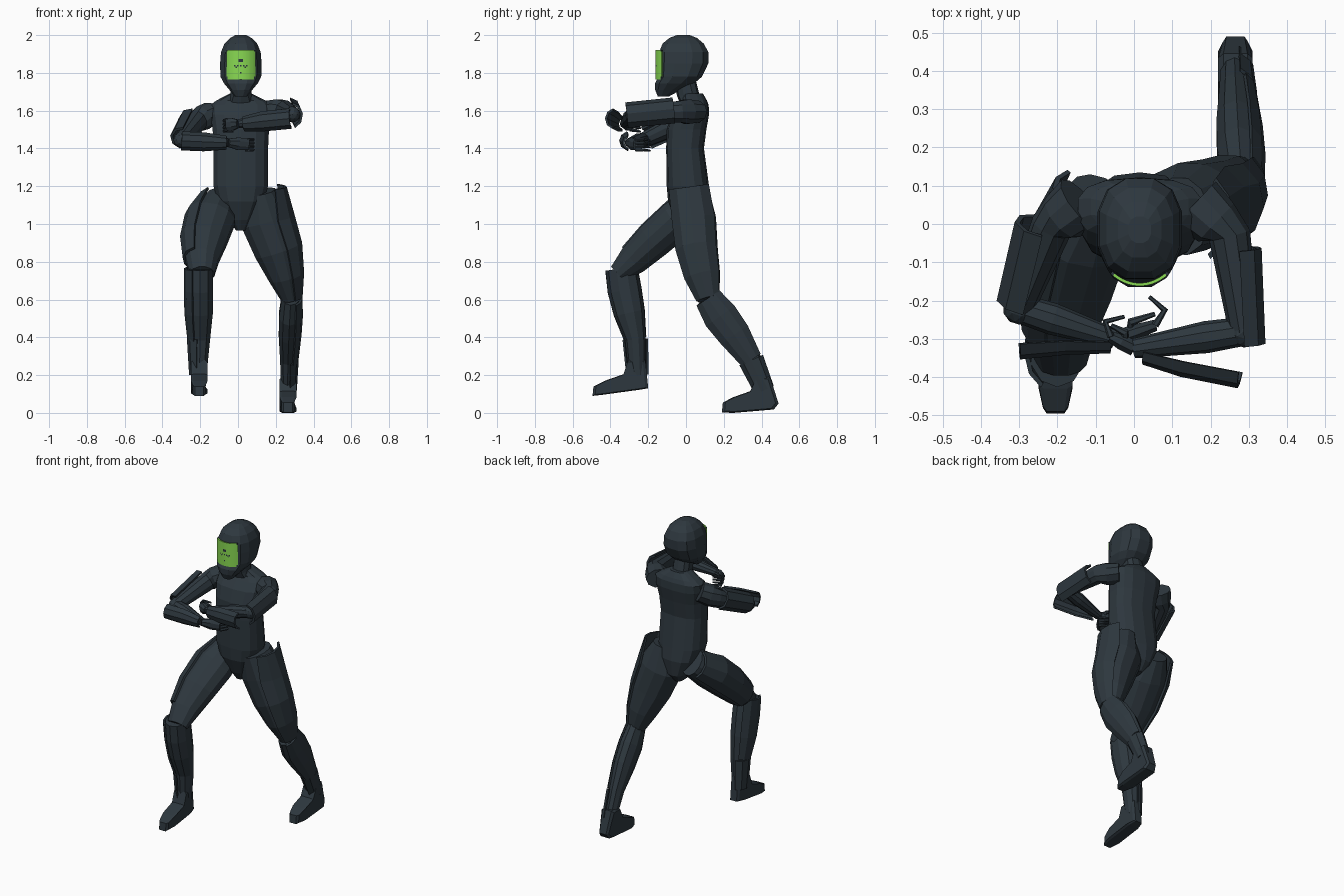
import bpy, bmesh, math
from mathutils import Vector as V

if "Cube" in bpy.data.objects:
    bpy.data.objects.remove(bpy.data.objects["Cube"])


def mat(name, c):
    m = bpy.data.materials.new(name)
    m.diffuse_color = (*c, 1)
    m.use_nodes = True
    m.node_tree.nodes["Principled BSDF"].inputs["Base Color"].default_value = m.diffuse_color
    return m


DARK = mat("dark slate", (0.027, 0.039, 0.049))
GREEN = mat("bright green", (0.25, 0.70, 0.085))


def finish(name, bm, mats=(DARK,)):
    bmesh.ops.recalc_face_normals(bm, faces=bm.faces)
    me = bpy.data.meshes.new(name)
    bm.to_mesh(me)
    bm.free()
    for m in mats:
        me.materials.append(m)
    ob = bpy.data.objects.new(name, me)
    bpy.context.collection.objects.link(ob)
    return ob


def loft(name, rings):
    bm = bmesh.new()
    rs = [[bm.verts.new(p) for p in r] for r in rings]
    n = len(rs[0])
    for a, b in zip(rs, rs[1:]):
        for i in range(n):
            bm.faces.new((a[i], a[(i + 1) % n], b[(i + 1) % n], b[i]))
    bm.faces.new(rs[0])
    bm.faces.new(rs[-1])
    return finish(name, bm)


def frames(path, ref):
    """Each path row is x, y, z, radius along ref, radius across."""
    P = [V(p[:3]) for p in path]
    for i, p in enumerate(path):
        d = (P[min(i + 1, len(P) - 1)] - P[max(i - 1, 0)]).normalized()
        s = (V(ref) - d * d.dot(V(ref))).normalized()
        yield P[i], s, d.cross(s), p[3], p[4]


def tube(name, path, ref, n=10):
    return loft(name, [[c + s * a * math.cos(t) + u * b * math.sin(t)
                        for t in [2 * math.pi * (k + .5) / n for k in range(n)]]
                       for c, s, u, a, b in frames(path, ref)])


def shell(name, path, ref, a0, a1, t=.014, k=4):
    """Armour plate: an arc of a tube with thickness."""
    ang = [math.radians(a0 + (a1 - a0) * i / k) for i in range(k + 1)]
    rings = []
    for c, s, u, a, b in frames(path, ref):
        def arc(e):
            return [c + s * (a + e) * math.cos(x) + u * (b + e) * math.sin(x) for x in ang]
        rings.append(arc(t) + arc(0)[::-1])
    return loft(name, rings)


def grow(path, f=1.03):
    return [(*p[:3], p[3] * f, p[4] * f) for p in path]


def stack(name, rows, n, cx=.015, e=.8):
    """Horizontal rings: z, y centre, half width, half depth; slightly squared."""
    def sq(v):
        return math.copysign(abs(v) ** e, v)
    return loft(name, [[V((cx + a * sq(math.cos(t)), y + b * sq(math.sin(t)), z))
                        for t in [2 * math.pi * (k + .5) / n for k in range(n)]]
                       for z, y, a, b in rows])


# torso, neck and helmet
stack("torso", [(.965, .03, .025, .05), (1.02, .035, .065, .09), (1.12, .02, .125, .115),
                (1.2, .01, .147, .112), (1.4, -.005, .147, .1), (1.5, .003, .152, .105),
                (1.58, .022, .165, .1), (1.63, .04, .165, .08), (1.655, .045, .13, .065),
                (1.69, .035, .06, .055)], 14, e=.75)
stack("neck", [(1.62, .045, .085, .07), (1.68, .012, .058, .06), (1.79, -.01, .058, .055)], 10)
stack("helmet", [(1.675, -.12, .032, .03), (1.71, -.095, .062, .07), (1.745, -.06, .092, .107),
                 (1.78, -.03, .111, .118), (1.85, -.013, .113, .135), (1.91, -.012, .108, .134),
                 (1.955, -.015, .089, .112), (1.985, -.015, .058, .075), (2.0, -.015, .03, .035)], 12)

# curved visor with small dark cells
bm = bmesh.new()
NX, NZ = 21, 20
g = [[bm.verts.new((.015 + .12 * math.sin(t), -.011 - .147 * math.cos(t), 1.765 + .155 * j / NZ))
      for t in [math.radians(-38 + 76 * i / NX) for i in range(NX + 1)]] for j in range(NZ + 1)]
for j in range(NZ):
    for i in range(NX):
        di, corner = abs(i - 10), (i in (0, NX - 1)) and (j in (0, 1, NZ - 1))
        f = bm.faces.new((g[j][i], g[j][i + 1], g[j + 1][i + 1], g[j + 1][i]))
        mark = (j in (12, 13) and di <= 1) or (j == 9 and di in (0, 2, 4)) \
            or (j == 8 and di == 3) or (j == 4 and di == 0)
        f.material_index = 1 if mark or corner else 0
visor = finish("visor", bm, (GREEN, DARK))
mod = visor.modifiers.new("thickness", 'SOLIDIFY')
mod.thickness, mod.offset = .008, 0

# legs: front (bent) leg and rear (stretched) leg
X, Z = (1, 0, 0), (0, 0, 1)
thigh_r = [(-.095, .07, 1.12, .08, .09), (-.14, -.04, 1.03, .13, .108), (-.175, -.17, .915, .12, .102),
           (-.19, -.28, .81, .09, .085), (-.19, -.36, .735, .068, .055)]
shin_r = [(-.2, -.342, .765, .072, .085), (-.2, -.325, .65, .072, .09), (-.2, -.3, .53, .07, .082),
          (-.2, -.268, .39, .055, .055), (-.205, -.258, .2, .04, .046)]
thigh_l = [(.12, .02, 1.17, .08, .105), (.15, .045, 1.02, .14, .118), (.208, .06, .86, .125, .112),
           (.25, .09, .72, .09, .095), (.28, .12, .6, .05, .058)]
shin_l = [(.278, .115, .61, .05, .07), (.272, .18, .515, .058, .092), (.268, .255, .415, .055, .085),
          (.264, .345, .28, .043, .055), (.262, .415, .12, .036, .042)]
for side, th, sh, a in (("right", thigh_r, shin_r, 180), ("left", thigh_l, shin_l, 0)):
    tube(side + "_thigh", th, X, 12)
    tube(side + "_shin", sh, X)
    shell(side + "_shin_plate", grow(sh[:4]), X, a - 60, a + 60, .012)
    shell(side + "_ankle_plate", grow(sh[3:], 1.1), X, a - 75, a + 75, .01)
shell("right_thigh_plate", [(-.12, .09, 1.12, .08, .085)] + grow(thigh_r[1:4], 1.0), X, 115, 235)
shell("left_thigh_plate", [(.155, .02, 1.2, .09, .11)] + grow(thigh_l[1:], 1.0), X, -55, 65)


# boots from a side outline, narrower at heel and toe
def boot(name, outline, cx, w):
    rings = []
    ys = [p[0] for p in outline]
    cy = sum(ys) / len(ys)
    cz = sum(p[1] for p in outline) / len(outline)
    for dx, f in ((-w, .9), (-w * .7, 1), (w * .7, 1), (w, .9)):
        rings.append([V((cx + dx * (.75 if y < min(ys) + .02 or y > max(ys) - .02 else 1),
                         cy + (y - cy) * f, cz + (z - cz) * f)) for y, z in outline])
    loft(name, rings)


boot("right_boot", [(-.495, .09), (-.49, .14), (-.43, .17), (-.33, .205), (-.305, .28), (-.215, .28),
                    (-.2, .13), (-.25, .122), (-.44, .096)], -.205, .044)
boot("left_boot", [(.19, .002), (.195, .055), (.25, .083), (.34, .115), (.375, .19), (.445, .19),
                   (.49, .05), (.465, .018), (.25, .0)], .265, .045)

# arms: shoulder, elbow, wrist chains
arms = {"right": ((-.14, .055, 1.59), (-.215, -.005, 1.545), (-.3, -.22, 1.445), (-.05, -.3, 1.43)),
        "left": ((.16, .055, 1.595), (.25, -.03, 1.595), (.288, -.28, 1.58), (.0, -.325, 1.53))}
for side, (s, m, e, w) in arms.items():
    tube(side + "_upper_arm", [(*s, .06, .078), (*V(s).lerp(V(m), .6), .068, .068), (*m, .06, .055),
                               (*e, .042, .04)], Z)
    mid = V(e).lerp(V(w), .35)
    tube(side + "_forearm", [(*e, .036, .038), (*mid, .042, .042), (*w, .024, .026)], Z)
    bm = bmesh.new()
    bmesh.ops.create_icosphere(bm, subdivisions=2, radius=.043)
    bmesh.ops.translate(bm, verts=bm.verts, vec=e)
    finish(side + "_elbow", bm)

shell("right_upper_arm_plate", [(-.245, -.005, 1.55, .055, .055), (-.295, -.21, 1.455, .05, .052)], Z, -10, 165)
shell("left_upper_arm_plate", [(.275, -.065, 1.6, .056, .045), (.288, -.315, 1.575, .055, .042)], Z, -165, 0)
shell("right_forearm_plate", [(-.3, -.3, 1.44, .04, .042), (-.18, -.295, 1.435, .04, .035),
                              (-.06, -.3, 1.43, .026, .026)], Z, 15, 165, .012)
shell("left_forearm_plate", [(.28, -.38, 1.558, .043, .038), (.13, -.352, 1.543, .042, .036),
                             (.03, -.33, 1.53, .028, .026)], Z, -170, -10, .012)

# hands with curled fingers
hands = {"right": ((-.05, -.3, 1.43), (.055, -.265, 1.42), (.08, -.225, 1.42), (.04, -.19, 1.415)),
         "left": ((.0, -.325, 1.53), (-.06, -.295, 1.525), (-.075, -.255, 1.52), (-.025, -.242, 1.515))}
for side, (a, b, c, d) in hands.items():
    tube(side + "_palm", [(*a, .024, .022), (*V(a).lerp(V(b), .5), .036, .022), (*b, .032, .016)], Z, 8)
    for k in range(4):
        o = V((0, 0, -.027 + .018 * k))
        tube(f"{side}_finger_{k + 1}", [(*(V(p) + o), r, r) for p, r in ((b, .01), (c, .009), (d, .005))], Z, 6)
    t = V(a).lerp(V(b), .4)
    tube(side + "_thumb", [(*t, .014, .014), (*(t + V((0, .03, .02))), .011, .011),
                           (*(V(b) + V((0, .03, .025))), .006, .006)], Z, 6)
